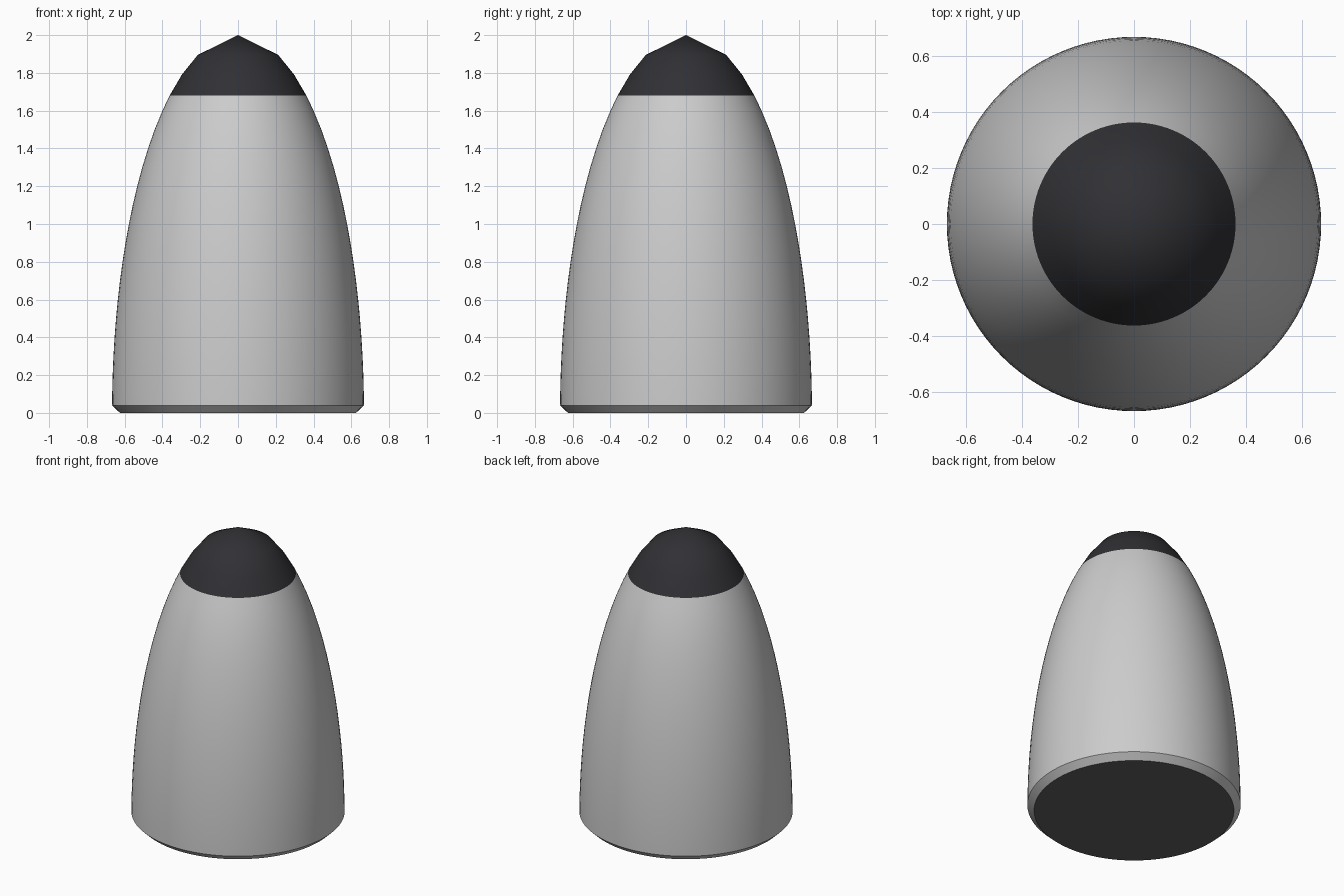
import bpy, bmesh, math

if "Cube" in bpy.data.objects:
    bpy.data.objects.remove(bpy.data.objects["Cube"])

SEGMENTS = 96
RADIUS, HEIGHT, SPLIT = 0.667, 2.0, 1.68


def radius_at(z):
    return RADIUS * math.sqrt(max(0.0, 1 - (z / HEIGHT) ** 2))


def material(name, colour):
    mat = bpy.data.materials.new(name)
    mat.diffuse_color = (*colour, 1)
    mat.use_nodes = True
    mat.node_tree.nodes["Principled BSDF"].inputs["Base Color"].default_value = mat.diffuse_color
    return mat


def lathe(name, profile, mat=None):
    """Spin an (r, z) profile around the z axis."""
    bm = bmesh.new()
    verts = [bm.verts.new((r, 0, z)) for r, z in profile]
    edges = [bm.edges.new(pair) for pair in zip(verts, verts[1:])]
    bmesh.ops.spin(bm, geom=verts + edges, cent=(0, 0, 0), axis=(0, 0, 1),
                   angle=math.tau, steps=SEGMENTS)
    bmesh.ops.remove_doubles(bm, verts=bm.verts, dist=1e-4)
    bmesh.ops.recalc_face_normals(bm, faces=bm.faces)
    # open shells: make sure the normals point outward
    face = max(bm.faces, key=lambda f: f.calc_center_median().xy.length)
    if face.normal.dot(face.calc_center_median()) < 0:
        bmesh.ops.reverse_faces(bm, faces=bm.faces)
    mesh = bpy.data.meshes.new(name)
    bm.to_mesh(mesh)
    bm.free()
    obj = bpy.data.objects.new(name, mesh)
    bpy.context.collection.objects.link(obj)
    if mat:
        mesh.materials.append(mat)
    bpy.context.view_layer.objects.active = obj
    obj.select_set(True)
    bpy.ops.object.shade_smooth_by_angle(angle=math.radians(30))
    obj.select_set(False)
    return obj


# Grey shell with a chamfered lower rim
wall = [0.04] + [0.1 * i for i in range(1, 17)] + [SPLIT]
lathe("nose_cone_shell", [(0.625, 0)] + [(radius_at(z), z) for z in wall])

# Dark tip ending in a shallow point
tip = [(radius_at(z), z) for z in (SPLIT, 1.79, 1.895)] + [(0, HEIGHT)]
lathe("nose_tip", tip, material("dark_tip", (0.03, 0.03, 0.035)))

# Dark flat underside
bpy.ops.mesh.primitive_circle_add(vertices=SEGMENTS, radius=0.625, fill_type='NGON',
                                  rotation=(math.pi, 0, 0))
base = bpy.context.object
base.name = "base_plate"
base.data.materials.append(material("dark_base", (0.12, 0.12, 0.12)))
